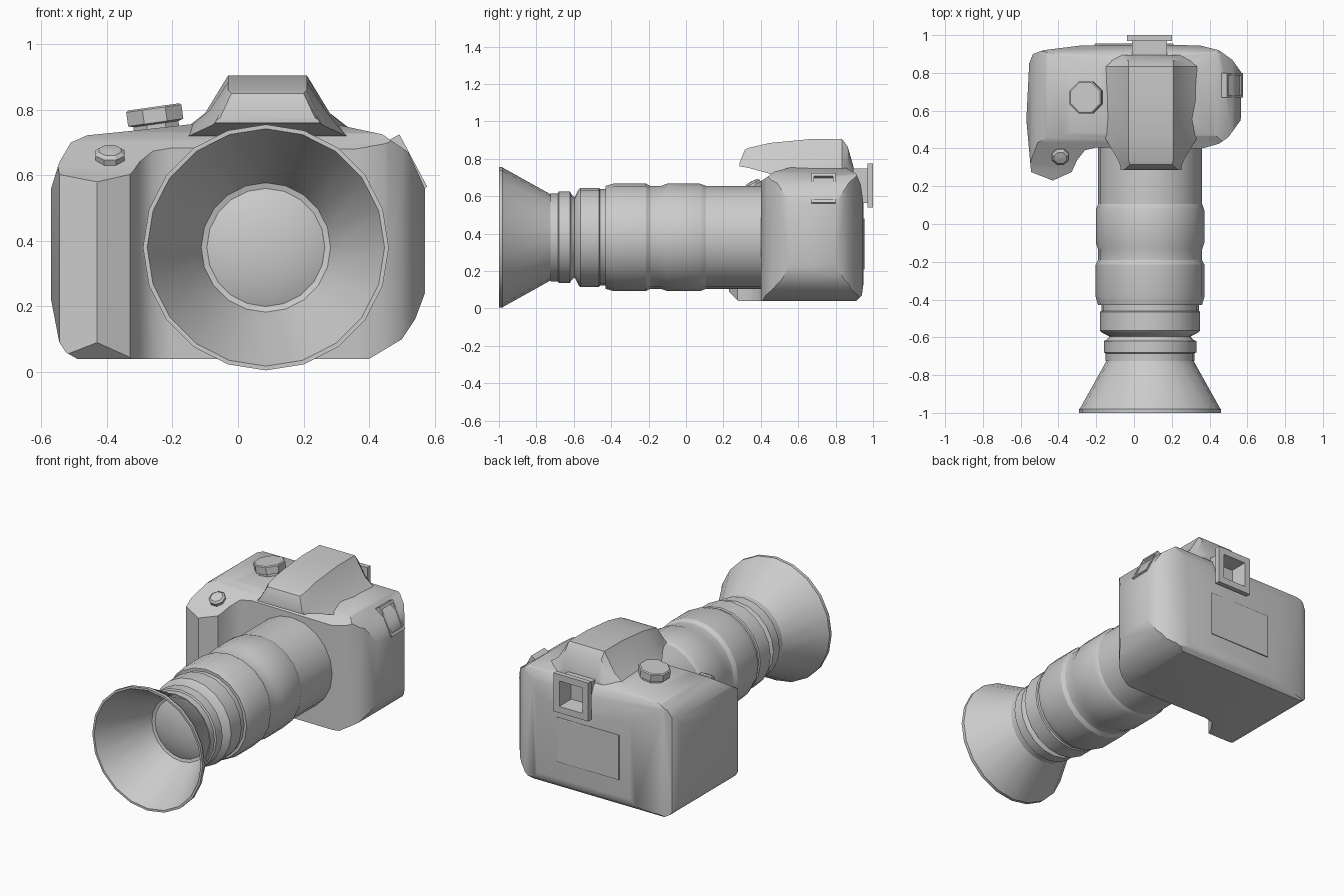
import bpy, bmesh
from math import sin, cos, pi, radians, sqrt
from mathutils import Matrix, Euler

if "Cube" in bpy.data.objects:
    bpy.data.objects.remove(bpy.data.objects["Cube"])

LX, LZ = 0.085, 0.38            # lens axis
ALONG_Y = (radians(-90), 0, 0)  # turns local z into +y


def finish(name, bm, smooth=None):
    bmesh.ops.remove_doubles(bm, verts=bm.verts, dist=1e-5)
    bmesh.ops.recalc_face_normals(bm, faces=bm.faces)
    me = bpy.data.meshes.new(name)
    bm.to_mesh(me)
    bm.free()
    ob = bpy.data.objects.new(name, me)
    bpy.context.collection.objects.link(ob)
    if smooth:
        shade(ob, smooth)
    return ob


def activate(ob):
    bpy.ops.object.select_all(action='DESELECT')
    ob.select_set(True)
    bpy.context.view_layer.objects.active = ob


def shade(ob, angle):
    activate(ob)
    bpy.ops.object.shade_smooth_by_angle(angle=radians(angle))


def loft(name, rings, cap=False, smooth=None, matrix=None):
    """Bridge rings of equal point count."""
    bm = bmesh.new()
    vs = [[bm.verts.new(p) for p in r] for r in rings]
    n = len(rings[0])
    for a, b in zip(vs, vs[1:]):
        for i in range(n):
            j = (i + 1) % n
            bm.faces.new((a[i], a[j], b[j], b[i]))
    if cap:
        bm.faces.new(vs[0])
        bm.faces.new(vs[-1])
    if matrix:
        bm.transform(matrix)
    return finish(name, bm, smooth)


def lathe(name, profile, n, loc, rot=(0, 0, 0), phase=0, smooth=None, stretch=1):
    """Revolve (radius, height) points around local z."""
    rings = [[(r * cos(phase + 2 * pi * i / n), stretch * r * sin(phase + 2 * pi * i / n), h)
              for i in range(n)] for r, h in profile]
    m = Matrix.Translation(loc) @ Euler(rot).to_matrix().to_4x4()
    return loft(name, rings, smooth=smooth, matrix=m)


def square(profile):
    """Half widths to corner radii for a four-sided lathe."""
    return [(r * sqrt(2), h) for r, h in profile]


def prism(name, pts, place, lo, hi):
    return loft(name, [[place(a, b, c) for a, b in pts] for c in (lo, hi)], cap=True)


def boolean(ob, cutter, op):
    mod = ob.modifiers.new(op, 'BOOLEAN')
    mod.object, mod.operation, mod.solver = cutter, op, 'EXACT'
    activate(ob)
    bpy.ops.object.modifier_apply(modifier=mod.name)
    bpy.data.objects.remove(cutter, do_unlink=True)


# Body with grip: plan, front and side outlines intersected
plan = [(-.55, .33), (-.545, .275), (-.43, .23), (-.33, .275), (-.30, .34), (-.26, .39), (-.2, .405),
        (.36, .40), (.45, .425), (.50, .46), (.565, .55), (.57, .80), (.52, .87), (.45, .92), (.35, .945),
        (.1, .95), (-.28, .945), (-.48, .92), (-.535, .90), (-.555, .85), (-.57, .55)]
front = [(-.49, .04), (.40, .04), (.50, .10), (.54, .16), (.57, .24), (.57, .56), (.52, .67), (.44, .725),
         (.3, .755), (-.15, .755), (-.33, .735), (-.46, .722), (-.51, .70), (-.545, .64), (-.57, .56),
         (-.57, .22), (-.545, .09), (-.525, .06)]
side = [(.22, .10), (.28, .04), (.91, .04), (.94, .07), (.95, .14), (.95, .55), (.935, .66), (.91, .72),
        (.86, .75), (.6, .765), (.47, .73), (.43, .70), (.3, .615), (.22, .575)]
body = prism("body", plan, lambda a, b, c: (a, b, c), -.1, 1)
boolean(body, prism("cut", front, lambda a, b, c: (a, c, b), -.1, 1.2), 'INTERSECT')
boolean(body, prism("cut", side, lambda a, b, c: (c, a, b), -.8, .8), 'INTERSECT')
boolean(body, lathe("cut", square([(0, .89), (.09, .89), (.09, 1.1), (0, 1.1)]), 4,
                    (.082, 0, .657), ALONG_Y, pi / 4), 'DIFFERENCE')
shade(body, 38)

# Viewfinder hump: (y, half top, z top, half middle, z middle, half base, z base)
sections = [(.285, .145, .775, .155, .77, .16, .76),
            (.315, .11, .85, .15, .785, .165, .755),
            (.34, .12, .86, .155, .79, .175, .75),
            (.45, .12, .885, .175, .80, .24, .72),
            (.66, .12, .905, .19, .79, .27, .72),
            (.835, .12, .905, .19, .79, .28, .72),
            (.865, .12, .865, .17, .78, .25, .71),
            (.895, .11, .76, .15, .73, .2, .69)]
rings = []
for y, t, zt, m, zm, b, zb in sections:
    half = [(b, zb), (m, zm), (t, zt)]
    rings.append([(.09 + x, y, z) for x, z in half] + [(.09 - x, y, z) for x, z in reversed(half)])
loft("viewfinder_hump", rings, cap=True, smooth=25)

# Lens barrel (radius, y)
barrel = [(.19, -.66), (.222, -.725), (.235, -.725), (.235, -.685), (.245, -.68), (.245, -.62), (.228, -.612),
          (.215, -.595), (.255, -.575), (.265, -.565), (.265, -.465), (.258, -.46), (.258, -.43),
          (.275, -.43), (.288, -.385), (.288, -.215), (.275, -.19), (.275, -.135), (.287, -.10),
          (.287, .075), (.278, .10), (.275, .105), (.275, .42)]
lathe("lens_barrel", barrel, 20, (LX, 0, LZ), ALONG_Y, smooth=20)

# Front glass with retaining ring
lathe("front_glass", [(.225, -.715), (.215, -.68), (.18, -.67), (.176, -.672), (.12, -.69), (.06, -.70), (0, -.703)],
      20, (LX, 0, LZ), ALONG_Y, smooth=20)

# Lens hood
lathe("lens_hood", [(.228, -.72), (.37, -.975), (.375, -.98), (.375, -1), (.362, -1), (.22, -.725), (.228, -.72)],
      20, (LX, 0, LZ), ALONG_Y, smooth=25)

# Eyepiece frame
lathe("eyepiece", square([(0, .90), (.068, .90), (.078, 1), (.118, 1), (.118, .97), (.092, .97), (.092, .89)]),
      4, (.082, 0, .657), ALONG_Y, pi / 4)

# Rear screen
lathe("rear_screen", square([(.21, .94), (.21, .953), (.205, .955), (0, .955)]), 4,
      (0, 0, .345), ALONG_Y, pi / 4, stretch=.65)

# Side strap bracket on the right shoulder
lathe("strap_bracket", square([(0, -.035), (.068, -.035), (.072, .028), (.09, .028), (.09, -.05)]), 4,
      (.51, .735, .632), (0, radians(62), 0), pi / 4, stretch=.72)

# Mode dial
lathe("mode_dial", [(.075, -.05), (.075, -.02), (.092, -.015), (.092, .028), (.085, .033), (0, .033)], 8,
      (-.253, .67, .776), (0, radians(-8), 0), pi / 8)

# Shutter button
lathe("shutter_button", [(.048, -.04), (.048, .012), (.036, .022), (0, .025)], 8,
      (-.39, .36, .657), (radians(28), 0, 0), pi / 8)
